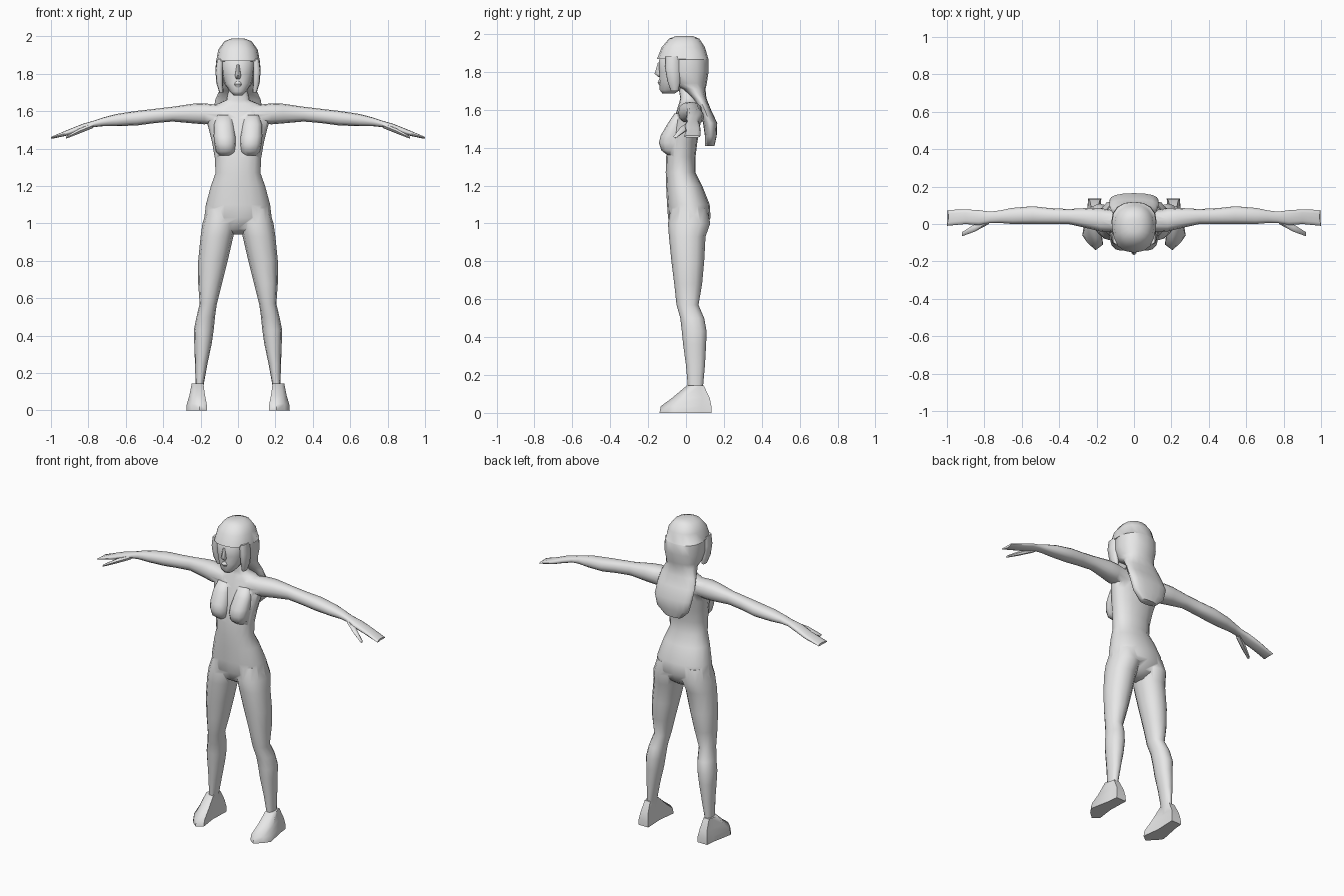
import bpy, bmesh, math

grey = bpy.data.materials.new("plain_grey")
grey.diffuse_color = (0.8, 0.8, 0.8, 1)


def outline(a0, a1, b0, b1, n, e):
    """Rounded-box outline with n points filling the given bounds."""
    pts = []
    for i in range(n):
        t = 2 * math.pi * i / n
        c, s = math.cos(t), math.sin(t)
        u = math.copysign(abs(c) ** (2 / e), c)
        v = math.copysign(abs(s) ** (2 / e), s)
        pts.append(((a0 + a1) / 2 + u * (a1 - a0) / 2, (b0 + b1) / 2 + v * (b1 - b0) / 2))
    return pts


def skin(name, loops, mirror=False):
    """Closed skin through loops of points, optionally copied across x = 0."""
    bm = bmesh.new()
    for side in ((1, -1) if mirror else (1,)):
        rows = [[bm.verts.new((side * x, y, z)) for x, y, z in loop] for loop in loops]
        n = len(rows[0])
        for r, q in zip(rows, rows[1:]):
            for i in range(n):
                j = (i + 1) % n
                bm.faces.new((r[i], r[j], q[j], q[i]))
        bm.faces.new(rows[0][::-1])
        bm.faces.new(rows[-1])
    bmesh.ops.recalc_face_normals(bm, faces=bm.faces)
    me = bpy.data.meshes.new(name)
    bm.to_mesh(me)
    bm.free()
    me.materials.append(grey)
    ob = bpy.data.objects.new(name, me)
    bpy.context.collection.objects.link(ob)
    return ob


def loft(name, rings, axis="z", n=12, e=2.2, mirror=False):
    """Rings are (position, min, max, min, max) across the axis."""
    loops = []
    for t, a0, a1, b0, b1 in rings:
        pts = outline(a0, a1, b0, b1, n, e)
        loops.append([(a, b, t) if axis == "z" else (t, a, b) for a, b in pts])
    return skin(name, loops, mirror)


def column(name, rings, **kw):
    """Centred vertical loft; rings are (z, half width, front, back)."""
    return loft(name, [(z, -w, w, f, b) for z, w, f, b in rings], **kw)


def smooth(ob, angle):
    bpy.ops.object.select_all(action="DESELECT")
    ob.select_set(True)
    bpy.context.view_layer.objects.active = ob
    bpy.ops.object.shade_smooth_by_angle(angle=math.radians(angle))


# Torso and neck
body = column("body", [
    (.94, .035, -.02, .06), (.97, .10, -.07, .10), (1.03, .18, -.095, .13),
    (1.10, .172, -.10, .125), (1.20, .145, -.105, .085), (1.27, .12, -.107, .05),
    (1.35, .124, -.105, .05), (1.43, .138, -.095, .06), (1.50, .155, -.08, .073),
    (1.56, .172, -.06, .08), (1.61, .17, -.045, .08), (1.64, .11, -.035, .075),
    (1.66, .06, -.03, .06), (1.75, .045, -.045, .045)], n=16)

# Chest
chest = loft("chest", [
    (1.362, .03, .10, -.10, -.04), (1.385, .014, .118, -.13, -.03),
    (1.425, .01, .126, -.143, -.02), (1.465, .012, .13, -.133, -.02),
    (1.53, .022, .128, -.095, -.01), (1.58, .035, .11, -.062, -.01)], mirror=True)

# Legs
legs = loft("legs", [
    (1.08, .02, .165, -.08, .11), (1.0, .01, .19, -.095, .128), (.93, .025, .20, -.09, .103),
    (.80, .055, .213, -.077, .096), (.68, .085, .213, -.062, .085), (.57, .113, .205, -.05, .066),
    (.50, .123, .222, -.03, .096), (.43, .13, .236, -.022, .109), (.36, .14, .234, -.015, .106),
    (.25, .163, .23, 0, .10), (.14, .183, .227, .01, .09), (.07, .19, .222, .02, .085)], mirror=True)

# Feet: sole, upper edge, instep and ankle
sole = [(.165, -.11), (.205, -.14), (.25, -.10), (.277, -.06),
        (.25, .08), (.245, .135), (.175, .135), (.18, 0)]


def foot_loop(z, sx, front, back):
    return [(.21 + (x - .21) * sx, front + (y + .14) / .275 * (back - front), z) for x, y in sole]


feet = skin("feet", [foot_loop(0, 1, -.14, .135), foot_loop(.035, .95, -.133, .134),
                     foot_loop(.08, .75, -.072, .125), foot_loop(.145, .55, .005, .093)], True)

# Arms with flat mitten hands
arms = loft("arms", [
    (.09, -.045, .07, 1.535, 1.632), (.18, -.04, .085, 1.53, 1.642), (.24, -.025, .086, 1.535, 1.64),
    (.35, 0, .08, 1.545, 1.624), (.45, 0, .085, 1.536, 1.612), (.54, 0, .095, 1.524, 1.602),
    (.65, 0, .086, 1.52, 1.585), (.72, .006, .072, 1.52, 1.567), (.77, .006, .066, 1.515, 1.55),
    (.83, -.006, .074, 1.497, 1.533), (.90, 0, .078, 1.473, 1.505),
    (.99, -.01, .075, 1.453, 1.465)], axis="x", e=2.4, mirror=True)
thumbs = loft("thumbs", [
    (.775, .0, .045, 1.508, 1.54), (.85, -.04, .0, 1.478, 1.508),
    (.92, -.066, -.044, 1.452, 1.466)], axis="x", n=6, mirror=True)

# Tips of the fingers slant slightly
for v in arms.data.vertices:
    if abs(v.co.x) > .98:
        v.co.x += math.copysign(.01 - (v.co.y + .01) * .2, v.co.x)

# Merge everything into one body skin
bpy.context.view_layer.objects.active = body
for part in (chest, legs, feet, arms, thumbs):
    mod = body.modifiers.new("join", "BOOLEAN")
    mod.operation = "UNION"
    mod.solver = "EXACT"
    mod.object = part
    bpy.ops.object.modifier_apply(modifier=mod.name)
    bpy.data.objects.remove(part)
bm = bmesh.new()
bm.from_mesh(body.data)
bmesh.ops.remove_doubles(bm, verts=bm.verts, dist=.003)
bm.to_mesh(body.data)
bm.free()
smooth(body, 60)

# Head with nose and lips
smooth(column("head", [
    (1.685, .025, -.125, -.06), (1.705, .045, -.14, -.03), (1.75, .074, -.14, .03),
    (1.80, .086, -.143, .05), (1.86, .09, -.145, .05), (1.93, .07, -.10, .05)], n=14, e=2.4), 60)
smooth(column("nose", [
    (1.772, .012, -.144, -.12), (1.79, .016, -.166, -.12), (1.85, .008, -.148, -.12)], n=8), 50)
smooth(column("lips", [
    (1.728, .014, -.141, -.12), (1.745, .022, -.15, -.12), (1.76, .014, -.142, -.12)], n=8), 50)

# Hair: cap with fringe, then the long fall down the back
smooth(column("hair", [
    (1.99, .03, -.05, .035), (1.975, .072, -.09, .07), (1.93, .105, -.128, .10),
    (1.868, .117, -.153, .118), (1.866, .118, -.10, .118), (1.80, .121, -.095, .119),
    (1.74, .108, -.075, .11), (1.71, .10, -.02, .103), (1.66, .122, .035, .108),
    (1.60, .131, .065, .132), (1.53, .131, .09, .165), (1.46, .112, .10, .162),
    (1.41, .06, .10, .15)], n=16, e=2.3), 60)
# Locks framing the face
smooth(loft("side_locks", [
    (1.70, .078, .10, -.08, -.04), (1.75, .08, .116, -.098, -.03),
    (1.82, .08, .121, -.11, -.03), (1.88, .078, .114, -.108, -.03)],
    n=8, e=3, mirror=True), 60)
